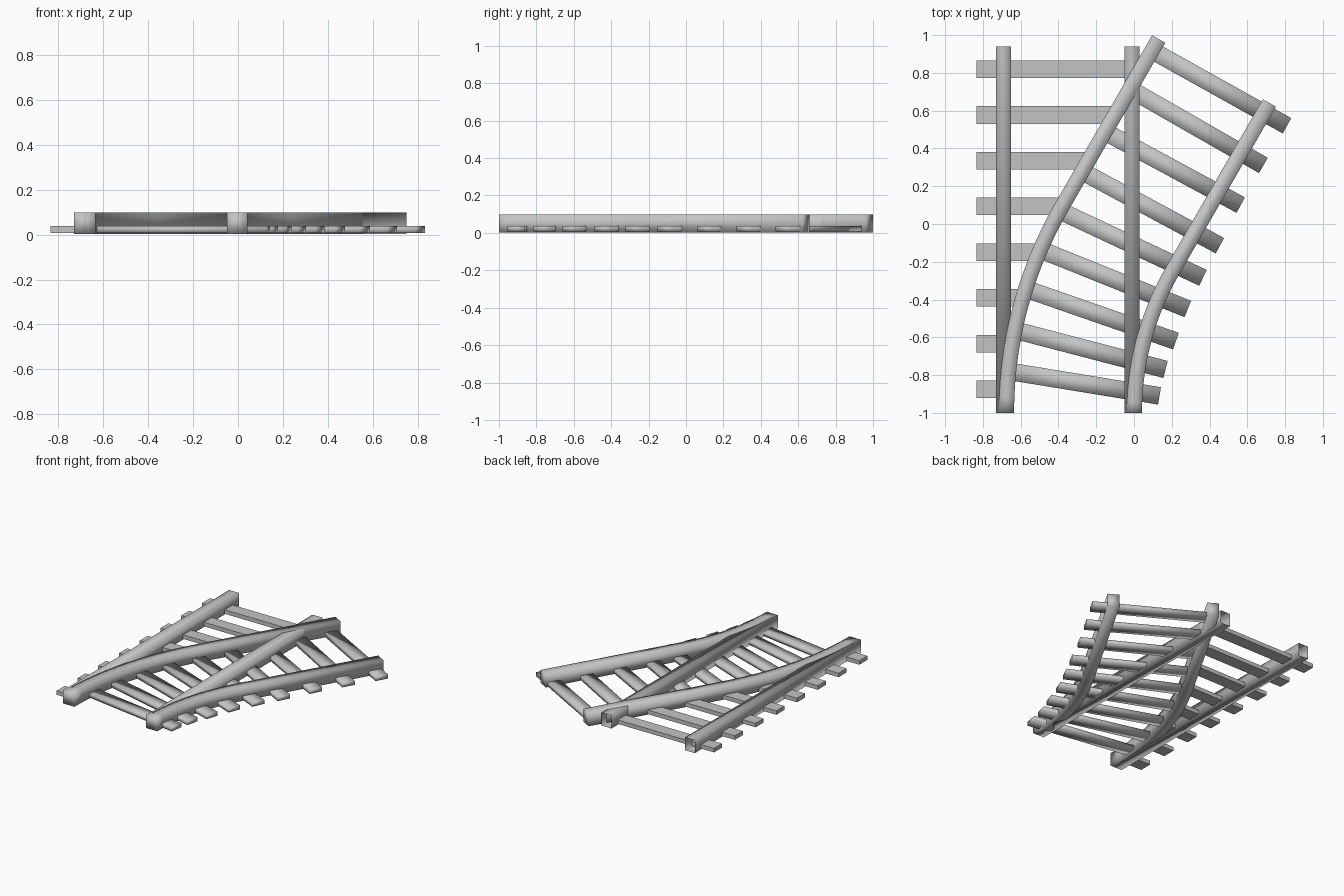
import bpy, bmesh, math
from mathutils import Vector

cube = bpy.data.objects.get("Cube")
if cube:
    bpy.data.objects.remove(cube, do_unlink=True)

grey = bpy.data.materials.new("plain_grey")
grey.use_nodes = True
GREY = (0.55, 0.55, 0.55, 1)
grey.diffuse_color = GREY
grey.node_tree.nodes["Principled BSDF"].inputs["Base Color"].default_value = GREY


def sweep(name, path, width, z0, z1, smooth=True, open_end=False):
    """Sweep a rectangular bar along a flat path of (x, y) points."""
    pts = [Vector(p) for p in path]
    bm = bmesh.new()
    rings = []
    for i, p in enumerate(pts):
        d = (pts[min(i + 1, len(pts) - 1)] - pts[max(i - 1, 0)]).normalized()
        side = Vector((d.y, -d.x)) * width / 2
        corners = [(p - side, z0), (p + side, z0), (p + side, z1), (p - side, z1)]
        rings.append([bm.verts.new((c.x, c.y, z)) for c, z in corners])
    for a, b in zip(rings, rings[1:]):
        for k in range(4):
            n = (k + 1) % 4
            bm.faces.new((a[k], a[n], b[n], b[k]))
    bm.faces.new(rings[0][::-1])
    if not open_end:
        bm.faces.new(rings[-1])
    for f in bm.faces:
        f.smooth = smooth
    mesh = bpy.data.meshes.new(name)
    bm.to_mesh(mesh)
    bm.free()
    mesh.materials.append(grey)
    obj = bpy.data.objects.new(name, mesh)
    bpy.context.collection.objects.link(obj)
    return obj


# Layout of the diverging track: an arc about one centre, then a straight run
RAIL_W, RAIL_Z0, RAIL_Z1 = 0.08, 0.003, 0.098
TIE_W, TIE_Z0, TIE_Z1 = 0.093, 0.008, 0.038
CENTRE = Vector((1.505, -1.0))
TURN = math.radians(30)
OUTER, INNER = 2.18, 1.503
RUN = 1.027


def curved_path(radius, steps=14):
    pts = []
    for i in range(steps + 1):
        a = TURN * i / steps
        pts.append(CENTRE + Vector((-math.cos(a), math.sin(a))) * radius)
    pts.append(pts[-1] + Vector((math.sin(TURN), math.cos(TURN))) * RUN)
    return pts


def outer_x(y):
    """x of the outer curved rail's centre line at a given y."""
    path = curved_path(OUTER)
    for a, b in zip(path, path[1:]):
        if a.y <= y <= b.y:
            return a.x + (b.x - a.x) * (y - a.y) / (b.y - a.y)
    return path[-1].x


# Rails
for name, x in (("right", -0.69), ("left", -0.01)):
    sweep("straight_rail_" + name, [(x, -1), (x, 0.94)], RAIL_W, RAIL_Z0, RAIL_Z1,
          open_end=True)
sweep("curved_rail_outer", curved_path(OUTER), RAIL_W, RAIL_Z0, RAIL_Z1 + 0.001)
sweep("curved_rail_inner", curved_path(INNER), RAIL_W, RAIL_Z0, RAIL_Z1 + 0.001)

# Sleepers of the straight track, cut off beneath the outer curved rail
for i in range(8):
    y = -0.875 + 0.242 * i
    sweep(f"straight_sleeper_{i + 1}", [(-0.835, y), (min(outer_x(y), -0.01), y)],
          TIE_W, TIE_Z0, TIE_Z1, smooth=False)

# Sleepers of the diverging track, fanned between the two curved rails
starts = [(-0.63, -0.785), (-0.60, -0.57), (-0.54, -0.355), (-0.46, -0.15),
          (-0.36, 0.055), (-0.25, 0.265), (-0.12, 0.47), (0.03, 0.685), (0.12, 0.905)]
ends = [(0.135, -0.91), (0.167, -0.77), (0.222, -0.62), (0.285, -0.45),
        (0.365, -0.285), (0.455, -0.115), (0.565, 0.1), (0.685, 0.31), (0.81, 0.52)]
for i, (s, e) in enumerate(zip(starts, ends)):
    s, e = Vector(s), Vector(e)
    s.x, s.y = s + (s - e).normalized() * 0.03
    sweep(f"curved_sleeper_{i + 1}", [s, e], TIE_W, TIE_Z0, TIE_Z1)
